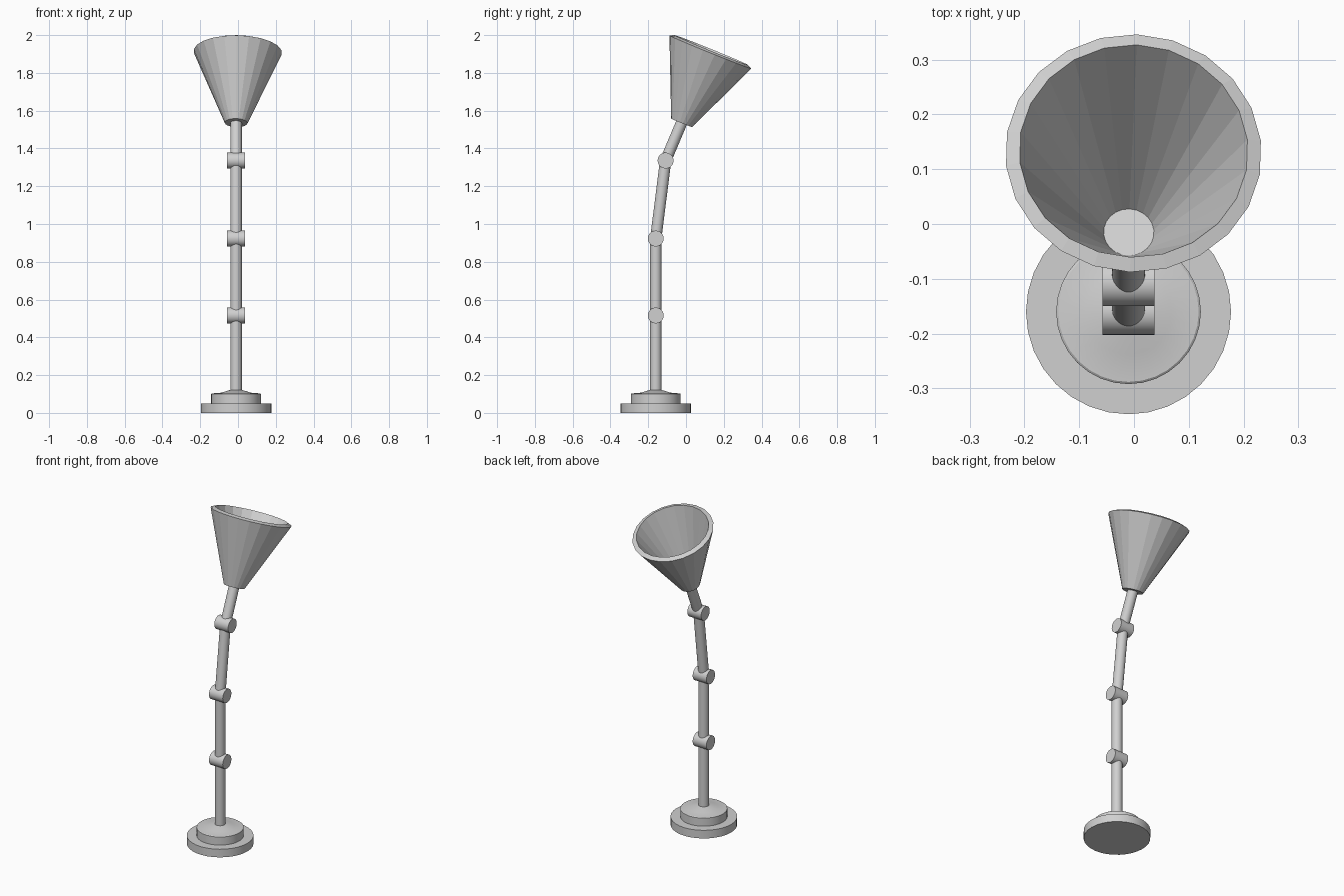
import bpy, bmesh, math
from mathutils import Vector

if "Cube" in bpy.data.objects:
    bpy.data.objects.remove(bpy.data.objects["Cube"])

mat = bpy.data.materials.new("light_grey")
mat.diffuse_color = (0.63, 0.63, 0.63, 1)
mat.use_nodes = True
mat.node_tree.nodes["Principled BSDF"].inputs["Base Color"].default_value = mat.diffuse_color


def lathe(name, profile, start, direction, sides, smooth=True, phase=0.0):
    """Spin (radius, height) points about a local z axis laid along direction."""
    bm = bmesh.new()
    rings = []
    for r, h in profile:
        ring = []
        for k in range(sides):
            a = phase + 2 * math.pi * k / sides
            ring.append(bm.verts.new((r * math.cos(a), r * math.sin(a), h)))
        rings.append(ring)
    for lo, hi in zip(rings, rings[1:]):
        for k in range(sides):
            n = (k + 1) % sides
            bm.faces.new((lo[k], lo[n], hi[n], hi[k]))
    bm.faces.new(rings[0][::-1])
    bm.faces.new(rings[-1])
    bmesh.ops.recalc_face_normals(bm, faces=bm.faces[:])
    mesh = bpy.data.meshes.new(name)
    bm.to_mesh(mesh)
    bm.free()
    mesh.materials.append(mat)
    ob = bpy.data.objects.new(name, mesh)
    bpy.context.collection.objects.link(ob)
    ob.location = start
    ob.rotation_mode = 'QUATERNION'
    ob.rotation_quaternion = Vector((0, 0, 1)).rotation_difference(Vector(direction))
    if smooth:
        bpy.ops.object.select_all(action='DESELECT')
        ob.select_set(True)
        bpy.context.view_layer.objects.active = ob
        bpy.ops.object.shade_smooth_by_angle(angle=math.radians(30))
    return ob


def rod(name, a, b, radius):
    d = b - a
    lathe(name, [(radius, 0), (radius, d.length)], a, d, 32)


X, Y = -0.01, -0.16

# Stepped round base
lathe("base", [(0.187, 0), (0.187, 0.05), (0.132, 0.05), (0.132, 0.10),
               (0.128, 0.103), (0.078, 0.107), (0.03, 0.122)],
      (X, Y, 0), (0, 0, 1), 32)

# Arm segments, bending forward towards the shade
points = [Vector((X, Y, 0.10)), Vector((X, Y, 0.516)), Vector((X, Y, 0.923)),
          Vector((X, -0.108, 1.336)), Vector((X, -0.021, 1.542))]
for i, (a, b) in enumerate(zip(points, points[1:])):
    rod(f"arm_{i + 1}", a, b, 0.03)

# Hinge barrels lying across the arm
half = Vector((0.047, 0, 0))
for i, p in enumerate(points[1:4]):
    rod(f"hinge_{i + 1}", p - half, p + half, 0.042)

# Thick faceted conical shade, open at the top
bottom = Vector((X, -0.023, 1.5355))
rim = Vector((-0.001, 0.129, 1.911))
axis = rim - bottom
L = axis.length
lathe("shade", [(0.06, 0), (0.234, L), (0.209, L + 0.011), (0.046, 0.021)],
      bottom, axis, 22, smooth=False, phase=math.radians(88.2))
